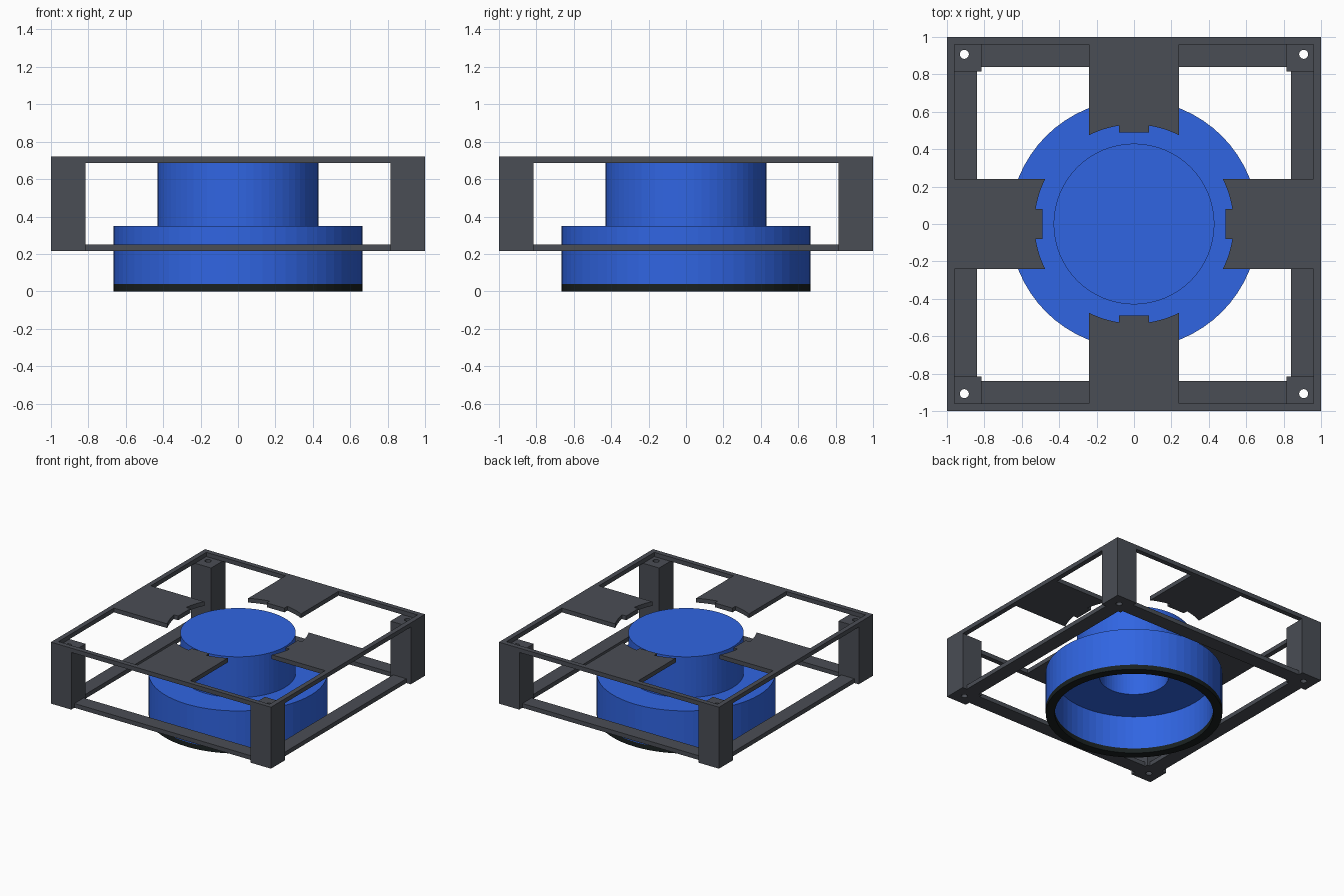
import bpy, bmesh, math
from mathutils import Matrix, Vector

cube = bpy.data.objects.get("Cube")
if cube:
    bpy.data.objects.remove(cube, do_unlink=True)


def material(name, color):
    m = bpy.data.materials.new(name)
    m.use_nodes = True
    m.diffuse_color = (*color, 1)
    m.node_tree.nodes["Principled BSDF"].inputs["Base Color"].default_value = (*color, 1)
    return m


grey = material("slate grey", (0.068, 0.075, 0.09))
blue = material("bright blue", (0.03, 0.13, 0.76))
black = material("rubber black", (0.01, 0.015, 0.015))


def add_object(name, mesh, mat):
    mesh.materials.clear()
    mesh.materials.append(mat)
    ob = bpy.data.objects.new(name, mesh)
    bpy.context.scene.collection.objects.link(ob)
    return ob


def plate(name, outlines, z0, z1, mat):
    """Extrude flat outlines from z0 to z1; inner outlines become holes."""
    cu = bpy.data.curves.new(name, "CURVE")
    cu.dimensions = "2D"
    cu.fill_mode = "BOTH"
    cu.extrude = (z1 - z0) / 2
    for pts in outlines:
        sp = cu.splines.new("POLY")
        sp.points.add(len(pts) - 1)
        for p, (x, y) in zip(sp.points, pts):
            p.co = (x, y, 0, 1)
        sp.use_cyclic_u = True
    tmp = bpy.data.objects.new(name + "_curve", cu)
    bpy.context.scene.collection.objects.link(tmp)
    deps = bpy.context.evaluated_depsgraph_get()
    mesh = bpy.data.meshes.new_from_object(tmp.evaluated_get(deps))
    bpy.data.objects.remove(tmp, do_unlink=True)
    mesh.transform(Matrix.Translation((0, 0, (z0 + z1) / 2)))
    bm = bmesh.new()
    bm.from_mesh(mesh)
    bmesh.ops.remove_doubles(bm, verts=bm.verts, dist=1e-5)
    bmesh.ops.recalc_face_normals(bm, faces=bm.faces)
    for f in bm.faces:
        f.smooth = False
    bm.to_mesh(mesh)
    bm.free()
    return add_object(name, mesh, mat)


def lathe(name, profile, mat, closed, steps=64):
    """Spin an (r, z) profile round the z axis."""
    bm = bmesh.new()
    vs = [bm.verts.new((r, 0, z)) for r, z in profile]
    pairs = list(zip(vs, vs[1:])) + ([(vs[-1], vs[0])] if closed else [])
    edges = [bm.edges.new(p) for p in pairs]
    bmesh.ops.spin(bm, geom=vs + edges, axis=(0, 0, 1), cent=(0, 0, 0),
                   angle=math.tau, steps=steps, use_merge=False)
    bmesh.ops.remove_doubles(bm, verts=bm.verts, dist=1e-4)
    bmesh.ops.recalc_face_normals(bm, faces=bm.faces)
    mesh = bpy.data.meshes.new(name)
    bm.to_mesh(mesh)
    bm.free()
    return add_object(name, mesh, mat)


def rect(x0, x1, y0, y1):
    return [(x0, y0), (x1, y0), (x1, y1), (x0, y1)]


def circle(cx, cy, r, n=24):
    return [(cx + r * math.cos(math.tau * i / n), cy + r * math.sin(math.tau * i / n))
            for i in range(n)]


def turned(pts, quarter):
    rot = Matrix.Rotation(-quarter * math.pi / 2, 2)
    return [tuple(rot @ Vector(p)) for p in pts]


# Heights shared by the frame parts
BASE, BAR_TOP, POST_TOP, TOP = 0.215, 0.25, 0.685, 0.72
RIM, POST = 0.96, 0.815

# Top frame: thin rim with four curved, toothed tabs pointing inward
tab_w, tooth_w, arc_r, tooth_y = 0.24, 0.08, 0.532, 0.488
arc = []
for i in range(7):
    x = tab_w + (tooth_w - tab_w) * i / 6
    arc.append((x, math.sqrt(arc_r ** 2 - x ** 2)))
half = [(tab_w, RIM)] + arc + [(tooth_w, tooth_y)]
side = [(-RIM, RIM)] + [(-x, y) for x, y in half] + half[::-1]
opening = [p for q in range(4) for p in turned(side, q)]
plate("top_frame", [rect(-1, 1, -1, 1), opening], POST_TOP, TOP, grey)

# Four drilled corner posts and the bars joining their feet
for q, (corner, edge) in enumerate(zip(
        ("back_left", "front_left", "front_right", "back_right"),
        ("back", "left", "front", "right"))):
    post = turned(rect(POST, 1, POST, 1), q)
    hole = turned(circle(0.907, 0.907, 0.024), q)
    plate(corner + "_post", [post, hole], BASE, POST_TOP, grey)
    plate(edge + "_lower_bar", [turned(rect(-POST, POST, 0.84, RIM), q)],
          BASE, BAR_TOP, grey)

# Stepped hollow housing, open below
lathe("stepped_housing",
      [(0, 0.685), (0.43, 0.685), (0.43, 0.35), (0.665, 0.35), (0.665, 0.04),
       (0.597, 0.04), (0.597, 0.315), (0.26, 0.315), (0.26, 0.65), (0, 0.65)],
      blue, closed=False)

# Dark sealing ring under the housing
lathe("seal_ring", [(0.597, 0), (0.665, 0), (0.665, 0.04), (0.597, 0.04)],
      black, closed=True)
